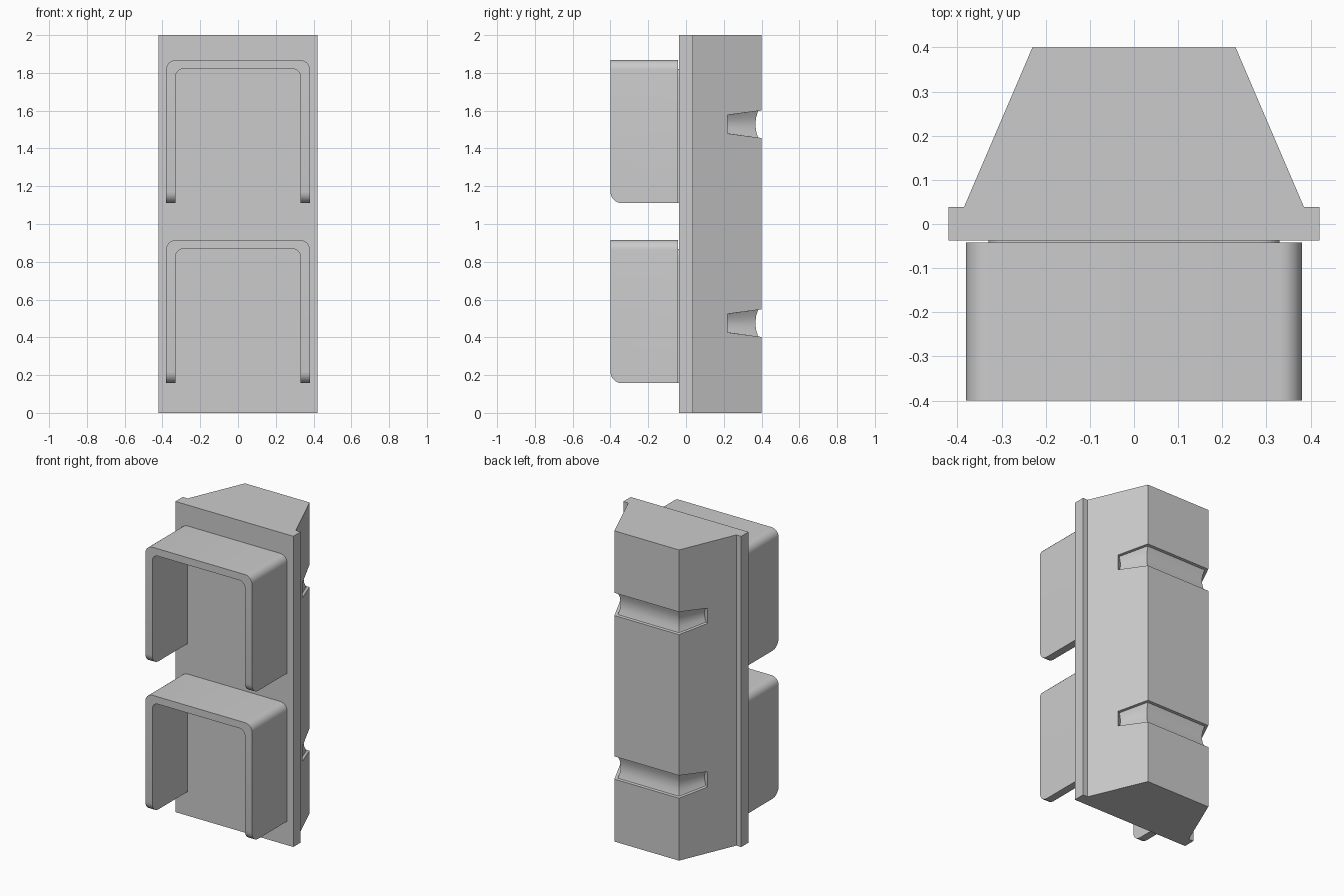
import bpy, bmesh
from math import sin, cos, pi
from mathutils import Vector

if "Cube" in bpy.data.objects:
    bpy.data.objects.remove(bpy.data.objects["Cube"])


def finish(bm, name):
    bmesh.ops.recalc_face_normals(bm, faces=bm.faces)
    me = bpy.data.meshes.new(name)
    bm.to_mesh(me)
    bm.free()
    ob = bpy.data.objects.new(name, me)
    bpy.context.collection.objects.link(ob)
    return ob


def activate(ob):
    bpy.ops.object.select_all(action='DESELECT')
    ob.select_set(True)
    bpy.context.view_layer.objects.active = ob


def smooth(ob, angle=0.6):
    activate(ob)
    bpy.ops.object.shade_smooth_by_angle(angle=angle)


def prism(points, vec):
    bm = bmesh.new()
    face = bm.faces.new([bm.verts.new(p) for p in points])
    ext = bmesh.ops.extrude_face_region(bm, geom=[face], use_keep_orig=True)
    moved = [v for v in ext['geom'] if isinstance(v, bmesh.types.BMVert)]
    bmesh.ops.translate(bm, verts=moved, vec=vec)
    return bm


def arch(w, bottom, top, r, y):
    """Open-bottomed outline with rounded top corners, right leg to left leg."""
    half = [(w, bottom)]
    for i in range(7):
        a = pi / 2 * i / 6
        half.append((w - r + r * cos(a), top - r + r * sin(a)))
    pts = half + [(-x, z) for x, z in reversed(half)]
    return [Vector((x, y, z)) for x, z in pts]


FRONT, PANEL = -0.037, -0.042

# Housing: flanged front plate and tapered back in one outline
half = [(0.42, FRONT), (0.42, 0.038), (0.385, 0.038), (0.23, 0.4)]
outline = half + [(-x, y) for x, y in reversed(half)]
housing = finish(prism([(x, y, 0) for x, y in outline], (0, 0, 2)), "housing")

# Strap grooves wrapping the back: (plan point, outward direction, half height)
right = [((0.307, 0.22), (0.918, 0.395), 0.049), ((0.23, 0.4), (0.659, 1), 0.073)]
stations = right + [((-p[0], p[1]), (-d[0], d[1]), h) for p, d, h in reversed(right)]
section = [(1, 0.03), (1, 0), (0.97, -0.018), (0.5, -0.029), (0, -0.033),
           (-0.5, -0.029), (-0.97, -0.018), (-1, 0), (-1, 0.03)]


def cut_groove(zc):
    bm = bmesh.new()
    rings = [[bm.verts.new((p[0] + d[0] * o, p[1] + d[1] * o, zc + h * t))
              for t, o in section] for p, d, h in stations]
    n = len(section)
    for a, b in zip(rings, rings[1:]):
        for i in range(n):
            j = (i + 1) % n
            bm.faces.new((a[i], a[j], b[j], b[i]))
    bm.faces.new(rings[0])
    bm.faces.new(rings[-1])
    cutter = finish(bm, "groove_cutter")
    cutter.hide_render = True
    mod = housing.modifiers.new("groove", 'BOOLEAN')
    mod.operation, mod.solver, mod.object = 'DIFFERENCE', 'EXACT', cutter
    activate(housing)
    bpy.ops.object.modifier_apply(modifier=mod.name)
    bpy.data.objects.remove(cutter)


for z in (0.475, 1.528):
    cut_groove(z)
smooth(housing, 0.35)

# Two hooded lamp bays
for label, bottom in (("lower", 0.157), ("upper", 1.11)):
    top = bottom + 0.758
    outer = arch(0.38, bottom, top, 0.05, PANEL)
    inner = arch(0.33, bottom, top - 0.047, 0.04, PANEL)

    # Visor hood with rounded front lower corners
    bm = prism(outer + inner[::-1], (0, -0.4 - PANEL, 0))
    low = [e for e in bm.edges if all(abs(v.co.z - bottom) < 1e-5 and v.co.y < -0.39
                                      for v in e.verts)]
    bmesh.ops.bevel(bm, geom=low, offset=0.06, segments=5, profile=0.5,
                    affect='EDGES')
    smooth(finish(bm, label + "_visor"))

    # Slightly raised panel behind the hood
    finish(prism(inner, (0, FRONT - PANEL, 0)), label + "_lamp_panel")
